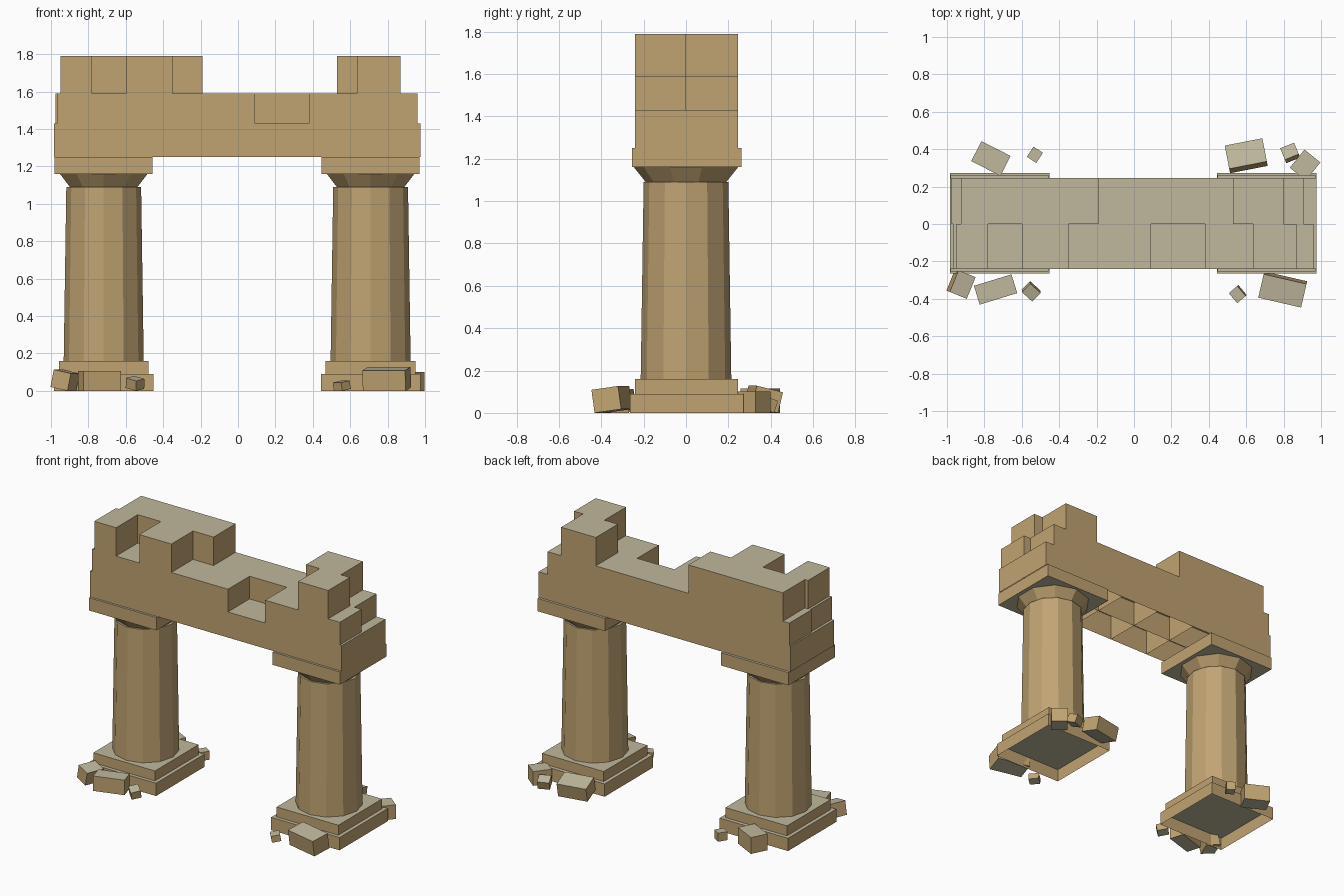
import bpy, bmesh, math
from mathutils import Matrix, Euler

if "Cube" in bpy.data.objects:
    bpy.data.objects.remove(bpy.data.objects["Cube"])


def material(name, rgb):
    m = bpy.data.materials.new(name)
    m.diffuse_color = (*rgb, 1)
    m.use_nodes = True
    m.node_tree.nodes["Principled BSDF"].inputs["Base Color"].default_value = m.diffuse_color
    return m


STONE = material("sandstone", (0.53, 0.37, 0.17))
PALE = material("pale_stone", (0.53, 0.48, 0.34))


def finish(name, bm, flat_limit=0.9, fix=True):
    """Horizontal faces get the pale stone, all others the sandstone."""
    if fix:
        bmesh.ops.recalc_face_normals(bm, faces=bm.faces)
    bm.normal_update()
    for f in bm.faces:
        f.material_index = 1 if abs(f.normal.z) > flat_limit else 0
    me = bpy.data.meshes.new(name)
    bm.to_mesh(me)
    bm.free()
    me.materials.append(STONE)
    me.materials.append(PALE)
    ob = bpy.data.objects.new(name, me)
    bpy.context.collection.objects.link(ob)
    return ob


def box(name, x0, x1, y0, y1, z0, z1, open_bottom=False):
    bm = bmesh.new()
    bmesh.ops.create_cube(bm, size=1)
    for v in bm.verts:
        v.co.x = x0 if v.co.x < 0 else x1
        v.co.y = y0 if v.co.y < 0 else y1
        v.co.z = z0 if v.co.z < 0 else z1
    if open_bottom:
        bm.normal_update()
        bmesh.ops.delete(bm, geom=[f for f in bm.faces if f.normal.z < -0.9], context='FACES_ONLY')
    return finish(name, bm)


def frustum(name, sides, x, r0, r1, z0, z1, turn=0):
    bm = bmesh.new()
    bmesh.ops.create_cone(bm, cap_ends=True, segments=sides, radius1=r0, radius2=r1, depth=z1 - z0,
                          matrix=Matrix.Translation((x, 0, (z0 + z1) / 2)) @ Matrix.Rotation(turn, 4, 'Z'))
    return finish(name, bm)


def half_beam(name, outline, y0, y1):
    """Stepped outline extruded in y, left open along its underside."""
    bm = bmesh.new()
    a = [bm.verts.new((x, y0, z)) for x, z in outline]
    b = [bm.verts.new((x, y1, z)) for x, z in outline]
    bm.faces.new(a)
    bm.faces.new(b[::-1])
    for i in range(len(a) - 1):
        bm.faces.new((a[i], b[i], b[i + 1], a[i + 1]))
    return finish(name, bm)


# Pillars: stepped plinth, tapered shaft, flared capital, slab
for side, x in (("left", -0.718), ("right", 0.709)):
    box(side + "_plinth", x - .266, x + .266, -.265, .272, 0, .09, True)
    box(side + "_plinth_step", x - .24, x + .24, -.24, .245, .09, .16)
    frustum(side + "_shaft", 12, x, .214, .20, .16, 1.09)
    frustum(side + "_capital", 10, x, .19, .25, 1.09, 1.165)
    box(side + "_slab", x - .262, x + .262, -.255, .262, 1.16, 1.25)

# Ruined beam in two halves with missing blocks on top
B, M, T, H = 1.25, 1.43, 1.59, 1.79
front = [(-.985, B), (-.985, M), (-.967, M), (-.967, T), (-.95, T), (-.95, H), (-.78, H), (-.78, T),
         (-.60, T), (-.60, H), (-.35, H), (-.35, T), (.09, T), (.09, M), (.38, M), (.38, T),
         (.635, T), (.635, H), (.87, H), (.87, T), (.96, T), (.96, M), (.975, M), (.975, B)]
back = [(-.985, B), (-.985, M), (-.975, M), (-.975, T), (-.925, T), (-.925, H), (-.19, H), (-.19, T),
        (.53, T), (.53, H), (.80, H), (.80, T), (.905, T), (.905, M), (.975, M), (.975, B)]
half_beam("beam_front", front, -.24, 0)
half_beam("beam_back", back, 0, .245)

# Cells on the underside of the beam
bm = bmesh.new()
for x in (-.31, 0, .31):
    bm.faces.new([bm.verts.new((x, y, z)) for y, z in ((-.238, B), (.243, B), (.243, M), (-.238, M))])
bm.faces.new([bm.verts.new((x, y, M - .003)) for x, y in ((-.96, -.238), (-.96, .243), (.95, .243), (.95, -.238))])
finish("beam_cells", bm)

# Fallen rubble: centre x, y, length, width, height, turn, tilt x, tilt y
rubble = [
    (-.765, .35, .175, .12, .115, -27, 0, 0), (-.53, .37, .06, .065, .06, -33, 0, 0),
    (.60, .365, .205, .13, .10, 11, -14, 0), (.835, .38, .08, .07, .06, 22, -20, 0),
    (.915, .315, .11, .125, .10, -39, 0, 0), (-.925, -.32, .10, .125, .095, -22, 0, 12),
    (-.74, -.35, .21, .105, .105, 17, 0, 0), (-.55, -.36, .075, .065, .055, -42, 10, 12),
    (.555, -.375, .06, .07, .045, 40, 0, -10), (.795, -.35, .235, .13, .11, -13, 8, 0)]
for i, (x, y, l, w, h, turn, tx, ty) in enumerate(rubble):
    bm = bmesh.new()
    bmesh.ops.create_cube(bm, size=1)
    rot = Euler([math.radians(a) for a in (tx, ty, turn)]).to_matrix().to_4x4()
    bmesh.ops.transform(bm, verts=bm.verts, matrix=Matrix.Translation((x, y, 0)) @ rot @ Matrix.Diagonal((l, w, h, 1)))
    low = min(v.co.z for v in bm.verts)
    bmesh.ops.translate(bm, verts=bm.verts, vec=(0, 0, -low))
    finish("rubble_%02d" % (i + 1), bm)
